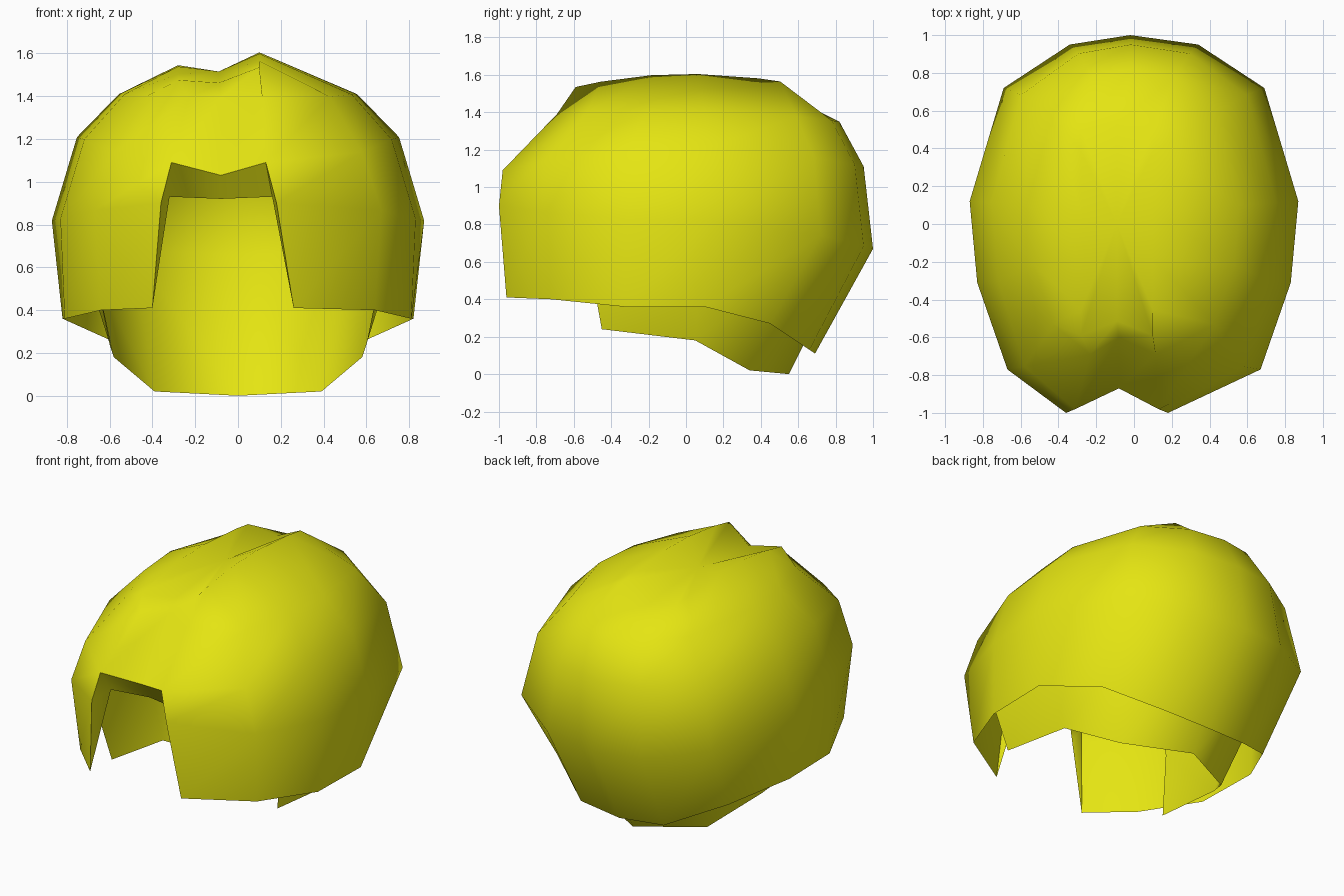
import bpy, bmesh

if "Cube" in bpy.data.objects:
    bpy.data.objects.remove(bpy.data.objects["Cube"])

yellow = bpy.data.materials.new("hair yellow")
yellow.diffuse_color = (0.78, 0.78, 0.006, 1)
yellow.use_nodes = True
yellow.node_tree.nodes["Principled BSDF"].inputs["Base Color"].default_value = yellow.diffuse_color


def mirror_ring(front, right, back, left_first_x):
    """Ring of points, counter-clockwise from the front, left side mirrored."""
    left = [(-p[0],) + tuple(p[1:]) for p in right]
    left[0] = (left_first_x,) + tuple(right[0][1:])
    return [front] + right + [back] + left[::-1]


def scaled_ring(outline, sx, yf, yb, zf, zm, zb):
    """Outline scaled to one level; height blends from middle to front and back."""
    ring = []
    for i, (x, y) in enumerate(outline):
        z = zm + ((zf if y < 0 else zb) - zm) * y * y
        ring.append((x if i == 0 else x * sx, y * (yf if y < 0 else yb), z))
    return ring


def shell(name, rings, pole, thickness=0, lip=None):
    """Skin rings of points (None = gap), close the top, taper to a thin rim."""
    bm = bmesh.new()
    vs = [[bm.verts.new(p) if p else None for p in r] for r in rings]
    n = len(rings[0])
    for lo, hi in zip(vs, vs[1:]):
        for i in range(n):
            q = [lo[i], lo[(i + 1) % n], hi[(i + 1) % n], hi[i]]
            if all(q):
                bm.faces.new(q)
    top = bm.verts.new(pole)
    for i in range(n):
        bm.faces.new([vs[-1][i], vs[-1][(i + 1) % n], top])
    if lip:  # folded edge around the face opening
        l, c, r = [bm.verts.new(p) for p in lip]
        rim, wide, up = vs[:3]
        bm.faces.new([up[-1], l, c, up[0]])
        bm.faces.new([up[0], c, r, up[1]])
        bm.faces.new([up[-1], wide[-1], l])
        bm.faces.new([wide[-1], rim[-1], l])
        bm.faces.new([up[1], r, wide[1]])
        bm.faces.new([wide[1], r, rim[1]])
    for v in [v for v in bm.verts if not v.link_faces]:
        bm.verts.remove(v)
    for f in bm.faces:
        f.smooth = True
    bm.verts.index_update()
    inside = [v.index for v in bm.verts if not v.is_boundary]
    me = bpy.data.meshes.new(name)
    bm.to_mesh(me)
    bm.free()
    me.materials.append(yellow)
    ob = bpy.data.objects.new(name, me)
    bpy.context.collection.objects.link(ob)
    bpy.context.view_layer.objects.active = ob
    ob.select_set(True)
    if thickness:
        ob.vertex_groups.new(name="thick").add(inside, 1, 'REPLACE')
        mod = ob.modifiers.new("thickness", 'SOLIDIFY')
        mod.thickness = thickness
        mod.offset = -1
        mod.use_rim = False
        mod.vertex_group = "thick"
        bpy.ops.object.modifier_apply(modifier=mod.name)
    bpy.ops.object.shade_smooth_by_angle(angle=1.1)
    ob.select_set(False)


# outer hair: widest outline, lower rim, then levels up to the two crown ridges
outline = mirror_ring((-.08, -.87),
                      [(.18, -1), (.67, -.77), (.83, -.31), (.87, .12), (.69, .72), (.34, .95)],
                      (-.02, 1.0), -.36)
rim = mirror_ring(None,
                  [(.26, -.96, .41), (.64, -.72, .4), (.81, -.33, .36), (.82, .1, .36),
                   (.62, .45, .27), (.3, .66, .13)],
                  (0, .69, .11), -.40)
wide = scaled_ring(outline, 1, 1, 1, .9, .82, .67)
wide[0] = None                                   # face opening
upper = scaled_ring(outline, .865, .98, .95, 1.09, 1.21, 1.11)
upper[0] = (-.08, -.87, 1.03)                    # dip above the face
upper[1] = (.13, -.98, 1.09)
crown = scaled_ring(outline, .64, .69, .82, 1.39, 1.41, 1.35)
ridge = []
for i, (x, y) in enumerate(outline):
    side = 0 if i in (0, 7) else (1 if i < 7 else -1)
    z = {0: 1.515, 1: 1.605, -1: 1.545}[side]
    ridge.append((-.09 + .19 * side, y * (.59 if y < 0 else .53),
                  z - (.07 if y < 0 else .045) * y * y))
shell("outer_hair", [rim, wide, upper, crown, ridge], (-.09, 0, 1.515), .045,
      lip=[(-.32, -.86, .93), (-.08, -.8, .92), (.16, -.86, .93)])

# inner layer: hangs below the outer hair around the sides and back
inner = mirror_ring((-.08, -.95), [(.18, -.97), (.7, -.6), (.75, .1), (.5, .82)],
                    (0, 1.0), -.34)
in_rim = mirror_ring(None, [(0, 0, 0), (.6, -.45, .24), (.58, .05, .18), (.39, .34, .02)],
                     (0, .55, 0), 0)
in_rim[1] = in_rim[-1] = None
in_mid = scaled_ring(inner, 1, .9, .88, .75, .72, .66)
for i in (0, 1, -1):
    in_mid[i] = None
in_up = scaled_ring(inner, .9, .86, .84, .93, 1.08, 1.08)
in_top = scaled_ring(inner, .62, .6, .64, 1.28, 1.36, 1.34)
shell("inner_hair", [in_rim, in_mid, in_up, in_top], (-.08, 0, 1.44))
